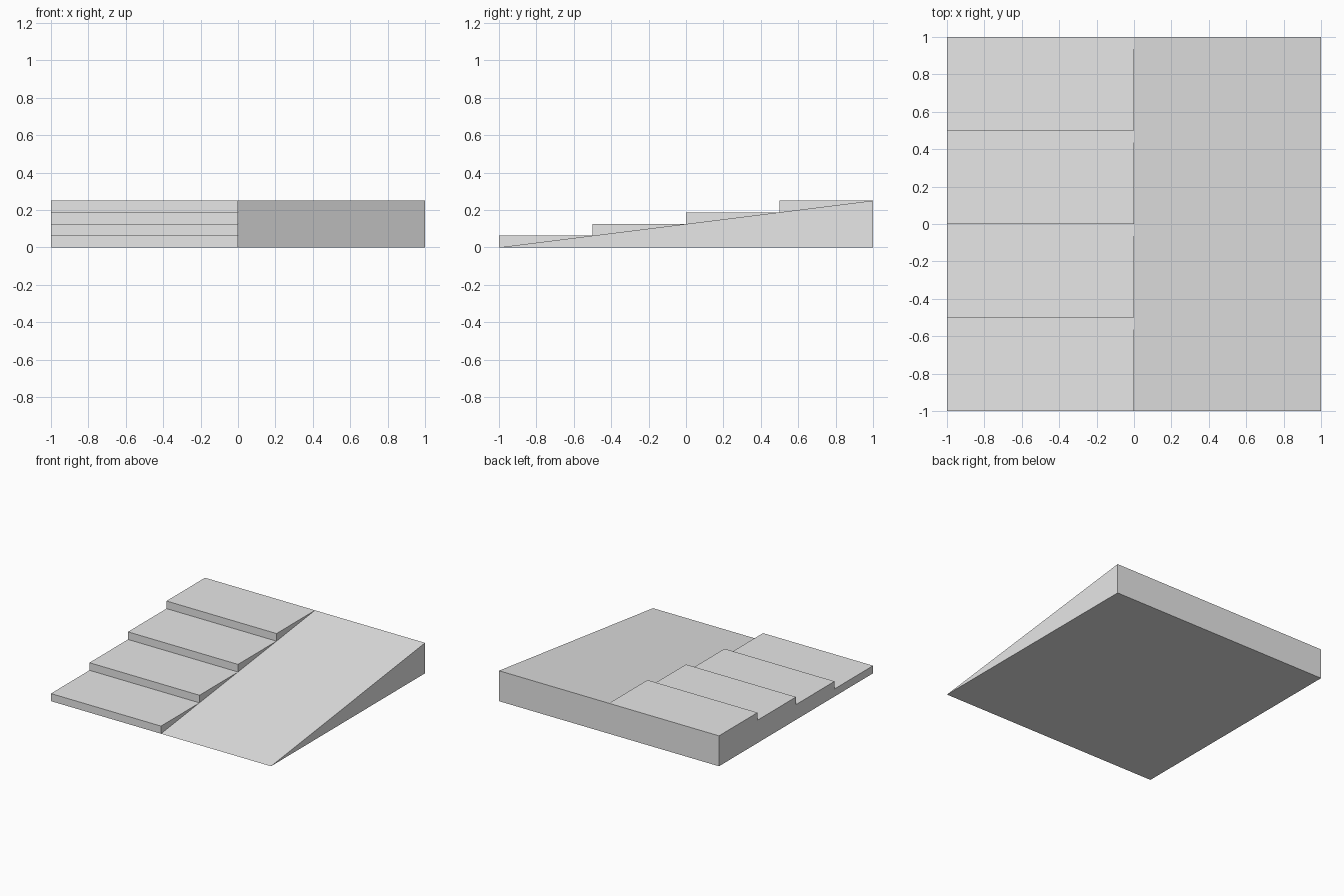
import bpy
import bmesh

cube = bpy.data.objects.get("Cube")
if cube:
    bpy.data.objects.remove(cube, do_unlink=True)

HEIGHT = 0.25
STEPS = 4

grey = bpy.data.materials.new("light_grey")
grey.use_nodes = True
colour = (0.8, 0.8, 0.8, 1)
grey.diffuse_color = colour
grey.node_tree.nodes["Principled BSDF"].inputs["Base Color"].default_value = colour


def extrude_profile(name, profile, x_start, width):
    """Sweep a closed (y, z) side profile along x into a flat-shaded solid."""
    bm = bmesh.new()
    side = bm.faces.new([bm.verts.new((x_start, y, z)) for y, z in profile])
    swept = bmesh.ops.extrude_face_region(bm, geom=[side])["geom"]
    moved = [v for v in swept if isinstance(v, bmesh.types.BMVert)]
    bmesh.ops.translate(bm, verts=moved, vec=(width, 0, 0))
    bmesh.ops.recalc_face_normals(bm, faces=bm.faces)
    mesh = bpy.data.meshes.new(name)
    bm.to_mesh(mesh)
    bm.free()
    mesh.materials.append(grey)
    obj = bpy.data.objects.new(name, mesh)
    bpy.context.collection.objects.link(obj)
    return obj


# Stairs: equal treads rising towards the back
stair_profile = [(-1, 0)]
for i in range(STEPS):
    top = HEIGHT * (i + 1) / STEPS
    stair_profile += [(-1 + 2 * i / STEPS, top), (-1 + 2 * (i + 1) / STEPS, top)]
stair_profile.append((1, 0))
extrude_profile("stairs", stair_profile, -1, 1)

# Ramp: wedge beside the stairs
extrude_profile("ramp", [(-1, 0), (1, HEIGHT), (1, 0)], 0, 1)
